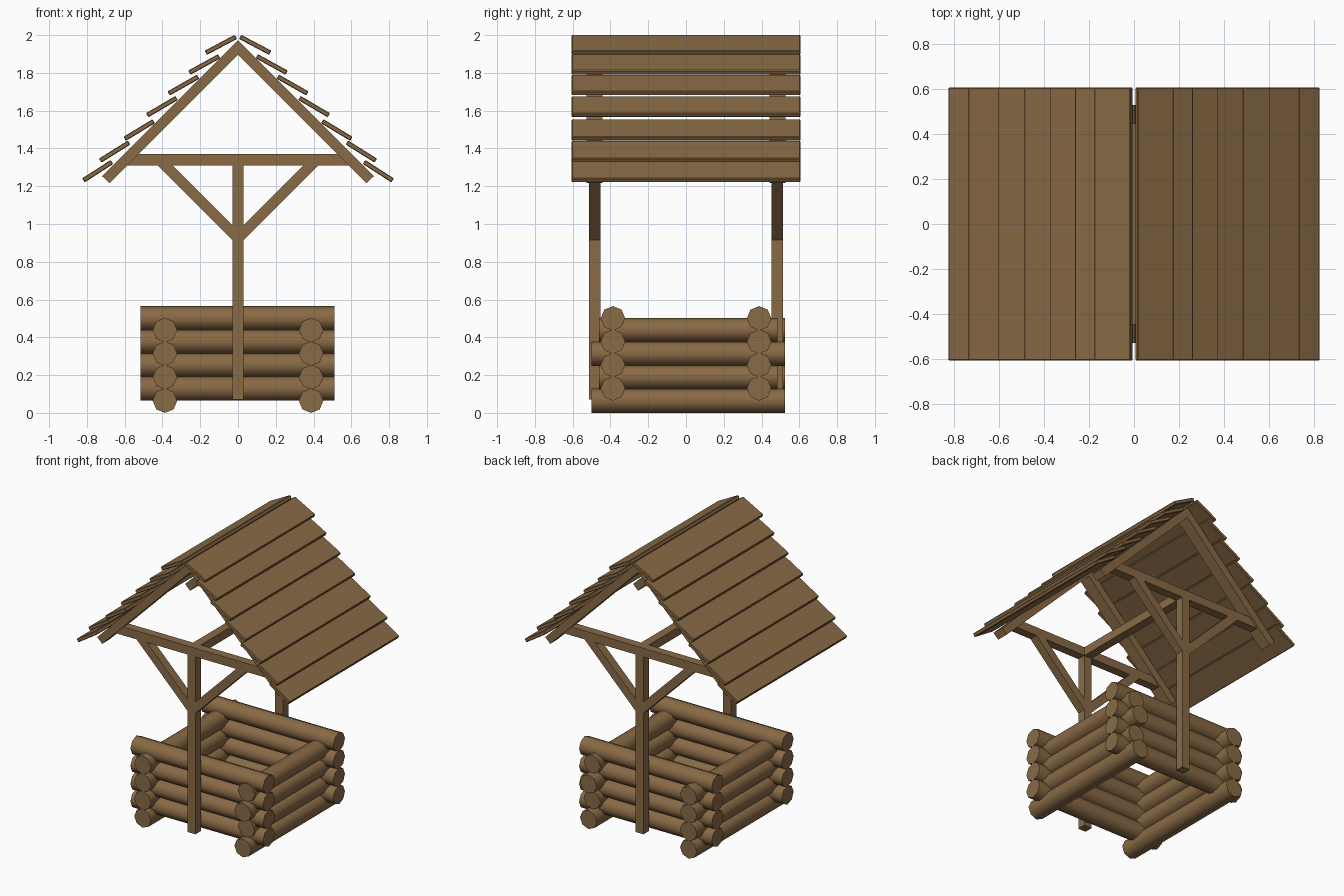
import bpy, bmesh
from math import pi, radians
from mathutils import Matrix, Vector

if "Cube" in bpy.data.objects:
    bpy.data.objects.remove(bpy.data.objects["Cube"])

wood = bpy.data.materials.new("wood")
wood.diffuse_color = (0.25, 0.145, 0.06, 1)
wood.use_nodes = True
wood.node_tree.nodes["Principled BSDF"].inputs["Base Color"].default_value = wood.diffuse_color


def finish(name, bm):
    bmesh.ops.recalc_face_normals(bm, faces=bm.faces)
    me = bpy.data.meshes.new(name)
    bm.to_mesh(me)
    bm.free()
    ob = bpy.data.objects.new(name, me)
    bpy.context.collection.objects.link(ob)
    me.materials.append(wood)
    return ob


def box(name, lo, hi):
    lo, hi = Vector(lo), Vector(hi)
    bm = bmesh.new()
    bmesh.ops.create_cube(bm, size=1, matrix=Matrix.Translation((lo + hi) / 2)
                          @ Matrix.Diagonal((*(hi - lo), 1)))
    return finish(name, bm)


def prism(name, profile, y0, y1):
    """Extrude an (x, z) outline from y0 to y1."""
    bm = bmesh.new()
    face = bm.faces.new([bm.verts.new((x, y0, z)) for x, z in profile])
    ext = bmesh.ops.extrude_face_region(bm, geom=[face])
    moved = [v for v in ext["geom"] if isinstance(v, bmesh.types.BMVert)]
    bmesh.ops.translate(bm, verts=moved, vec=(0, y1 - y0, 0))
    return finish(name, bm)


def log(name, axis, centre, length):
    """Eight-sided log, smooth along its length with flat ends."""
    bm = bmesh.new()
    rot = Matrix.Rotation(pi / 2, 4, 'Y' if axis == 'X' else 'X')
    bmesh.ops.create_cone(bm, cap_ends=True, segments=8, radius1=0.065,
                          radius2=0.065, depth=length,
                          matrix=Matrix.Translation(centre) @ rot)
    for f in bm.faces:
        f.smooth = len(f.verts) == 4
    for e in bm.edges:
        e.smooth = all(f.smooth for f in e.link_faces)
    return finish(name, bm)


# Interlocked log walls
for i in range(4):
    for side in (-1, 1):
        log("wall_log_cross", 'X', (-0.0025, side * 0.387, 0.13 + i * 0.1235), 1.025)
        y0, y1 = (-0.46, 0.485) if side == 1 and i % 2 else (-0.5, 0.525)
        log("wall_log_side", 'Y', (side * 0.387, (y0 + y1) / 2, 0.065 + i * 0.1245), y1 - y0)

# Front and back frames: post, tie beam, braces, rafters
for s, end in ((-1, "front"), (1, "back")):
    ya, yb = sorted((s * 0.453, s * 0.513))
    box(end + "_post", (-0.03, ya, 0.07), (0.03, yb, 1.31))
    box(end + "_tie_beam", (-0.59, ya, 1.31), (0.59, yb, 1.37))
    ra, rb = sorted((s * 0.443, s * 0.527))
    for m in (-1, 1):
        prism(end + "_brace", [(m * x, z) for x, z in
              ((0.03, 0.915), (0.425, 1.31), (0.345, 1.31), (0.03, 0.995))], ya, yb)
        prism(end + "_rafter", [(m * x, z) for x, z in
              ((0, 1.897), (0.681, 1.216), (0.719, 1.253), (0, 1.972))], ra, rb)

# Lengthwise beam joining the two frames
box("long_beam", (-0.03, -0.453, 1.31), (0.03, 0.453, 1.37))

# Overlapping roof planks: outer end x and lowest z of each row
rows = [(0.175, 1.895), (0.263, 1.79), (0.373, 1.68), (0.487, 1.565),
        (0.607, 1.44), (0.737, 1.325), (0.827, 1.22)]
for i, (x, z) in enumerate(rows):
    tilt = radians(28 + 0.8 * i)
    c = Vector((x - 0.084, 0, z + 0.0535 + 0.001 * i))
    for m in (-1, 1):
        ob = box("roof_plank", (-0.09, -0.606, -0.0125), (0.09, 0.606, 0.0125))
        ob.location = (m * c.x, 0, c.z)
        ob.rotation_euler = (0, m * tilt, 0)
        bev = ob.modifiers.new("soft_edges", 'BEVEL')
        bev.width = 0.004
        bev.segments = 1
